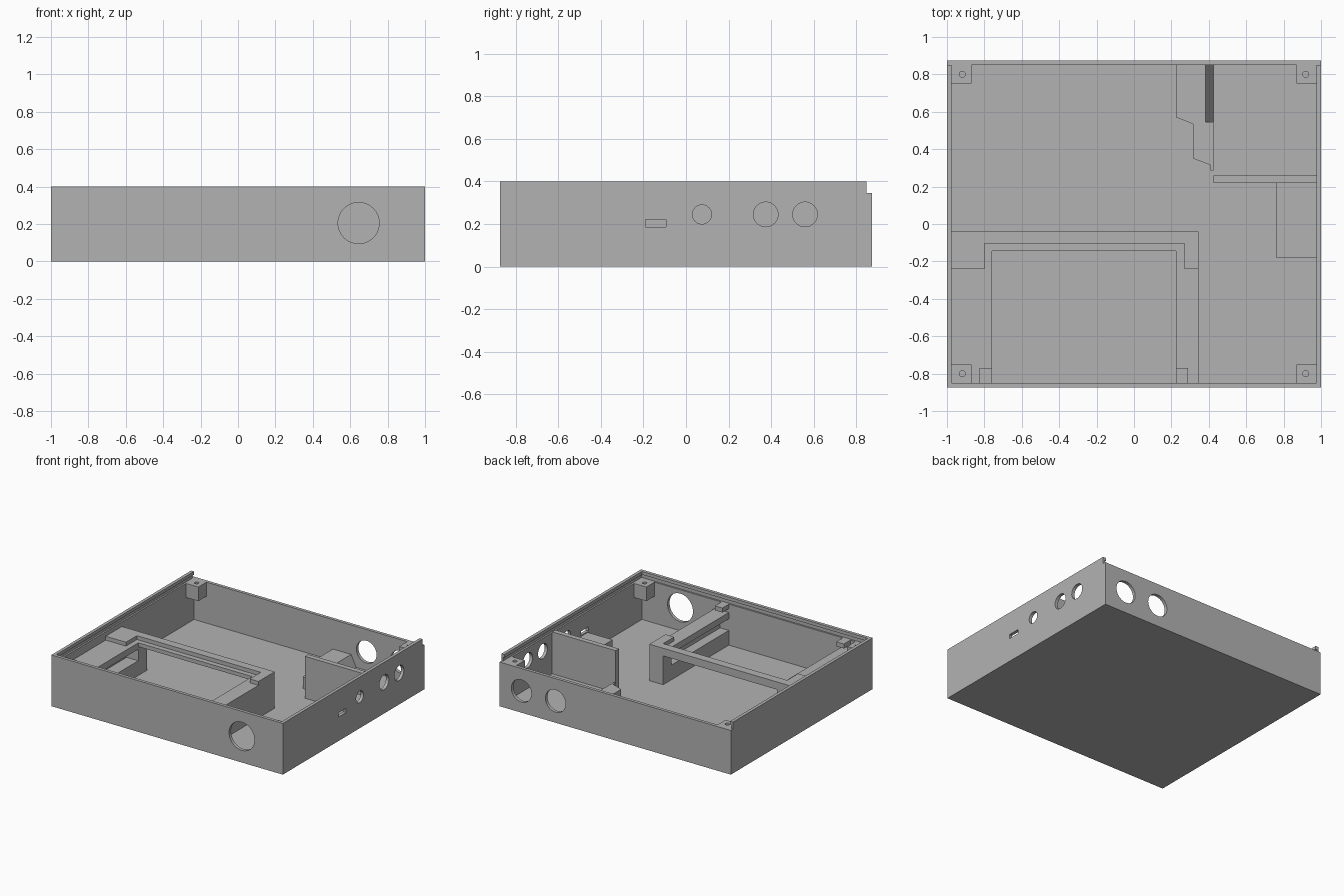
import bpy, math
from mathutils import Vector

cube = bpy.data.objects.get("Cube")
if cube:
    bpy.data.objects.remove(cube, do_unlink=True)

grey = bpy.data.materials.new("plain_grey")
grey.use_nodes = True
grey.diffuse_color = (0.45, 0.45, 0.45, 1)
grey.node_tree.nodes["Principled BSDF"].inputs["Base Color"].default_value = grey.diffuse_color

HX, HY, H = 1.0, 0.875, 0.4      # outer half sizes and height
IX, IY, FLOOR = 0.975, 0.85, 0.025  # inner half sizes and floor top
RIM = 0.345                      # seat of the sliding lid


def prism(name, outline, z0, z1):
    """Upright solid from a counter-clockwise outline."""
    n = len(outline)
    verts = [(x, y, z) for z in (z0, z1) for x, y in outline]
    faces = [list(range(n))[::-1], list(range(n, 2 * n))]
    faces += [(i, (i + 1) % n, (i + 1) % n + n, i + n) for i in range(n)]
    mesh = bpy.data.meshes.new(name)
    mesh.from_pydata(verts, [], faces)
    mesh.materials.append(grey)
    obj = bpy.data.objects.new(name, mesh)
    bpy.context.collection.objects.link(obj)
    return obj


def box(name, x0, x1, y0, y1, z0, z1):
    return prism(name, [(x0, y0), (x1, y0), (x1, y1), (x0, y1)], z0, z1)


def rod(center, radius, length, axis, sides=48):
    """Round cutter along an axis."""
    turn = Vector((0, 0, 1)).rotation_difference(Vector(axis)).to_euler()
    bpy.ops.mesh.primitive_cylinder_add(vertices=sides, radius=radius, depth=length,
                                        location=center, rotation=turn)
    return bpy.context.object


def cut(obj, *cutters):
    for c in cutters:
        c.hide_render = True
        mod = obj.modifiers.new("cut", "BOOLEAN")
        mod.operation, mod.solver, mod.object = "DIFFERENCE", "EXACT", c
        bpy.context.view_layer.objects.active = obj
        bpy.ops.object.modifier_apply(modifier=mod.name)
        bpy.data.objects.remove(c, do_unlink=True)


# Case: open tray with lid grooves on three sides and an open back for the lid
case = box("case", -HX, HX, -HY, HY, 0, H)
cut(case,
    box("cavity", -IX, IX, -IY, IY, FLOOR, 1),
    box("lid_groove", -IX - 0.013, IX + 0.013, -IY - 0.013, IY + 0.01, RIM, 0.375),
    box("back_opening", -2, 2, IY, 2, RIM, 1))

# Round holes in the front, back and side walls, plus a small port
cut(case, rod((0.645, -HY, 0.205), 0.11, 0.2, (0, 1, 0)))
for x in (0.81, 0.515):
    cut(case, rod((x, HY, 0.17), 0.087, 0.2, (0, 1, 0)))
for y, r in ((0.075, 0.045), (0.375, 0.058), (0.56, 0.058)):
    cut(case, rod((HX, y, 0.245), r, 0.2, (1, 0, 0)))
cut(case, box("port", 0.9, 1.1, -0.19, -0.095, 0.187, 0.22))

# Screw blocks hanging in the corners
for sx, side in ((-1, "right"), (1, "left")):
    for sy, end in ((-1, "front"), (1, "back")):
        xs = sorted((sx * 0.868, sx * IX))
        ys = sorted((sy * 0.75, sy * IY))
        block = box(f"{end}_{side}_screw_block", *xs, *ys, 0.235, RIM)
        cut(block, rod((sx * 0.918, sy * 0.8, RIM), 0.016, 0.16, (0, 0, 1), 20))

# Drive bay: two grooved side rails joined by a bar, with a stepped seat on top
BACK, TOP, SEAT = -0.04, 0.31, 0.28
bay = box("drive_bay", -IX, 0.345, -IY, BACK, FLOOR, TOP)
cut(bay,
    box("bay_opening", -0.76, 0.225, -2, -0.145, 0, 1),
    box("bay_window", -0.76, 0.225, -1, 1, 0, 0.25),
    box("seat_inner", -0.8, 0.27, -2, -0.105, SEAT, 1),
    box("seat_outer", -2, 2, -2, -0.24, SEAT, 1),
    box("rail_groove", -0.86, 0.3, -2, -0.145, 0.14, 0.23))

# Small tabs on the front wall above the rails
for name, x in (("right_tab", -0.825), ("left_tab", 0.225)):
    box(name, x, x + 0.065, -IY, -0.77, 0.31, RIM)

# Partition, side shelf and the stepped cable block
box("partition", 0.425, IX, 0.22, 0.26, FLOOR, 0.352)
box("side_shelf", 0.76, IX, -0.18, 0.22, FLOOR, 0.18)
cable_block = prism("cable_block",
                    [(0.225, 0.57), (0.315, 0.535), (0.315, 0.35), (0.41, 0.315),
                     (0.41, 0.285), (0.425, 0.285), (0.425, IY), (0.225, IY)],
                    FLOOR, 0.115)
# Steep chamfer along the back part of the block
wedge = prism("wedge", [(0.38, 0.12), (0.425, FLOOR), (0.5, FLOOR), (0.5, 0.12)], 0.545, 0.9)
for v in wedge.data.vertices:
    v.co = (v.co.x, v.co.z, v.co.y)
wedge.data.flip_normals()
cut(cable_block, wedge)
